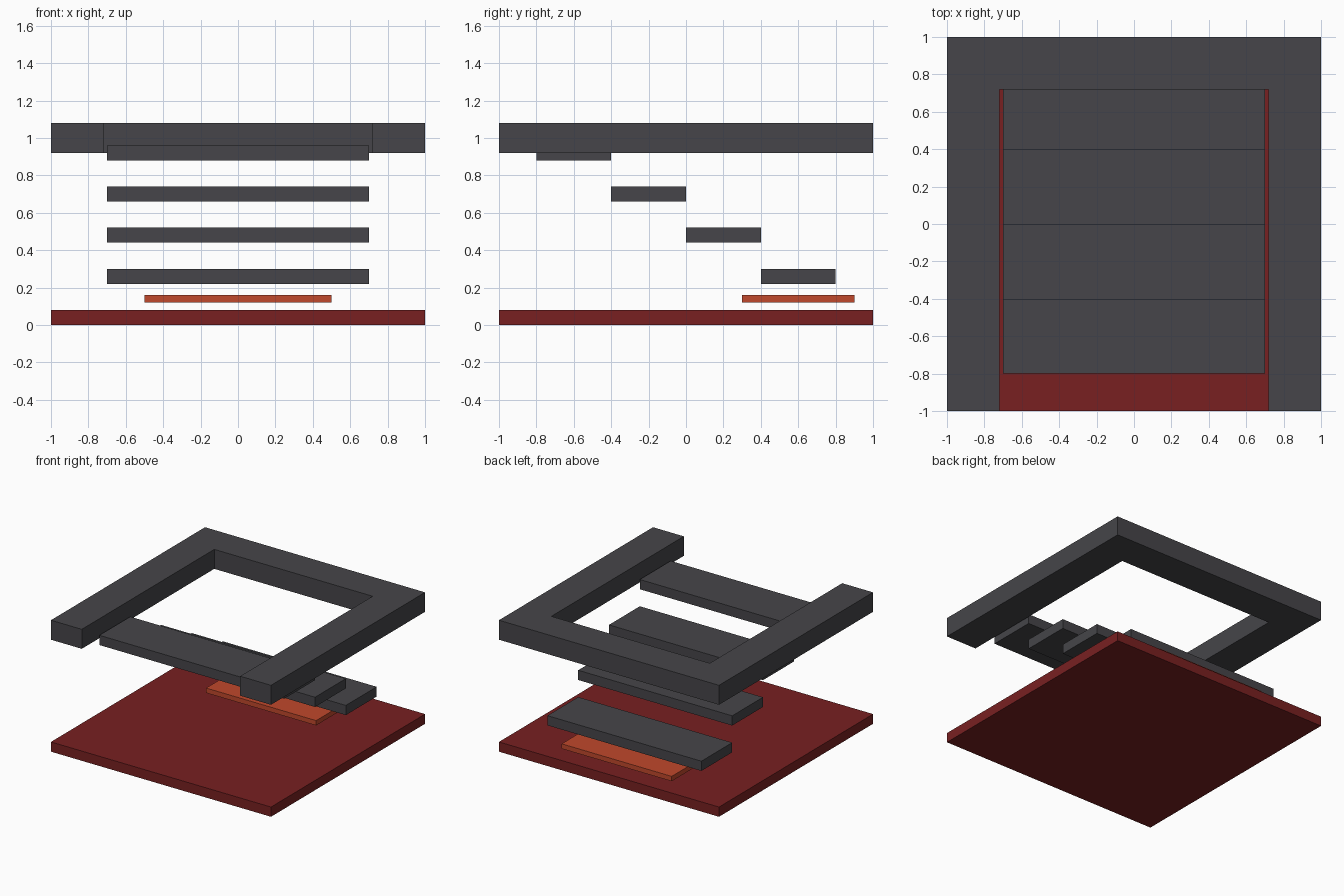
import bpy
import bmesh
from mathutils import Vector

cube = bpy.data.objects.get("Cube")
if cube:
    bpy.data.objects.remove(cube, do_unlink=True)


def make_material(name, rgb):
    mat = bpy.data.materials.new(name)
    mat.use_nodes = True
    mat.diffuse_color = (*rgb, 1)
    mat.node_tree.nodes["Principled BSDF"].inputs["Base Color"].default_value = (*rgb, 1)
    return mat


def prism(name, outline, bottom, top, mat):
    """Extrude a flat outline upwards from bottom to top."""
    bm = bmesh.new()
    face = bm.faces.new([bm.verts.new((x, y, bottom)) for x, y in outline])
    result = bmesh.ops.extrude_face_region(bm, geom=[face])
    lifted = [v for v in result["geom"] if isinstance(v, bmesh.types.BMVert)]
    bmesh.ops.translate(bm, vec=Vector((0, 0, top - bottom)), verts=lifted)
    bmesh.ops.recalc_face_normals(bm, faces=bm.faces)
    mesh = bpy.data.meshes.new(name)
    bm.to_mesh(mesh)
    bm.free()
    mesh.materials.append(mat)
    obj = bpy.data.objects.new(name, mesh)
    bpy.context.collection.objects.link(obj)
    return obj


def slab(name, half_width, front, back, bottom, top, mat):
    w = half_width
    return prism(name, [(-w, front), (w, front), (w, back), (-w, back)], bottom, top, mat)


stone = make_material("dark grey stone", (0.061, 0.060, 0.067))
red = make_material("deep red", (0.188, 0.0144, 0.0152))
orange = make_material("glowing orange", (0.527, 0.065, 0.025))

# Floor and the glowing plate above it
slab("floor", 1, -1, 1, 0, 0.08, red)
slab("glowing_plate", 0.5, 0.3, 0.9, 0.12, 0.16, orange)

# Floating steps descending from front to back
for i in range(4):
    front = -0.8 + 0.4 * i
    bottom = 0.88 - 0.22 * i
    slab(f"step_{i + 1}", 0.7, front, front + 0.4, bottom, bottom + 0.08, stone)

# Upper rim, open at the front
inner = 0.72
right_half = [(-1, 1), (-1, -1), (-inner, -1), (-inner, inner)]
left_half = [(-x, y) for x, y in reversed(right_half)]
prism("upper_rim", right_half + left_half, 0.92, 1.08, stone)
